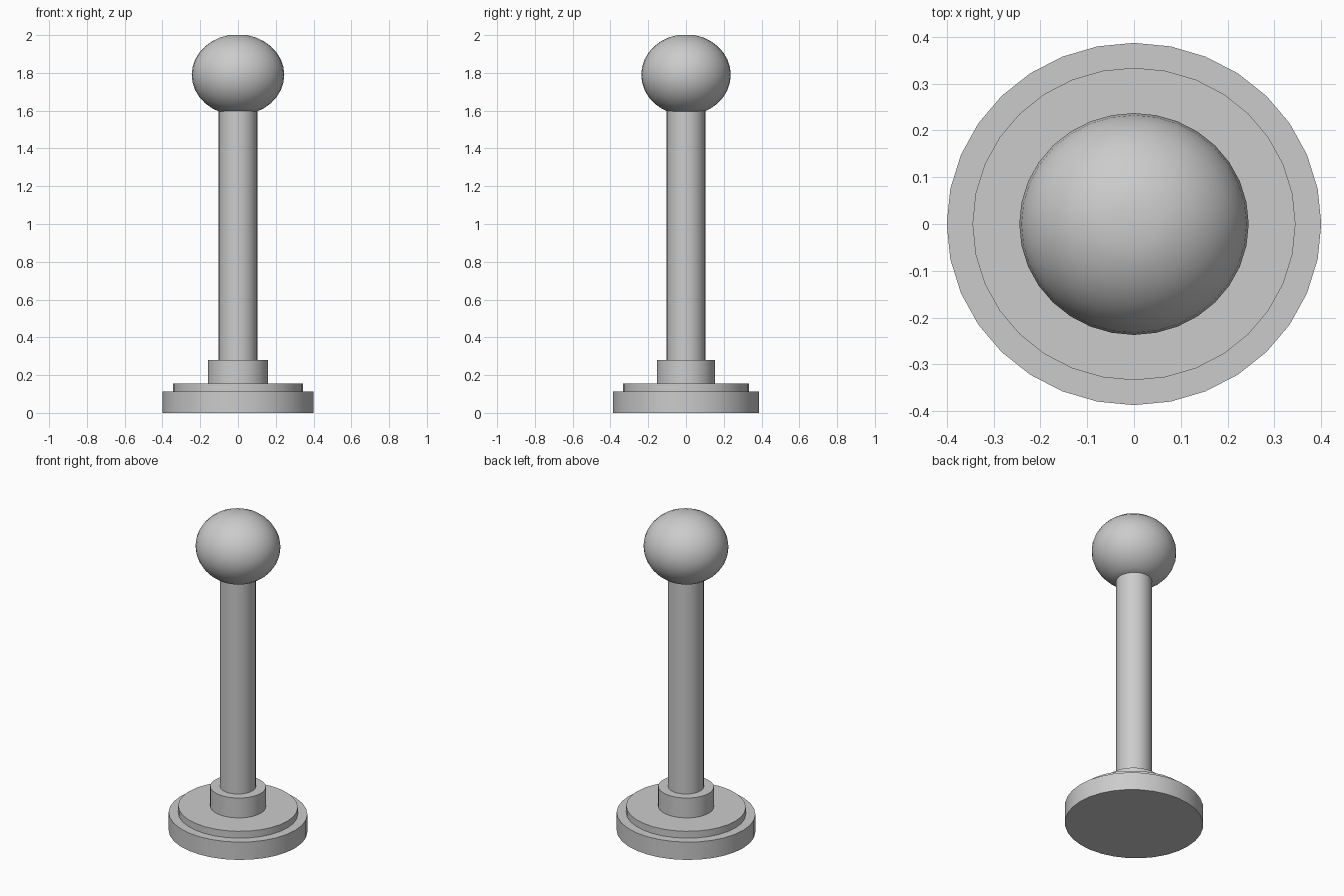
import bpy, bmesh
from math import cos, sin, pi

cube = bpy.data.objects.get("Cube")
if cube:
    bpy.data.objects.remove(cube, do_unlink=True)

grey = bpy.data.materials.new("plain_grey")
grey.use_nodes = True
colour = (0.6, 0.6, 0.6, 1)
grey.diffuse_color = colour
grey.node_tree.nodes["Principled BSDF"].inputs["Base Color"].default_value = colour

SIDES = 32


def lathe(name, profile, depth=0.967):
    """Close a stack of (radius, height) rings into a solid, scaled in y by depth."""
    bm = bmesh.new()
    rings = [[bm.verts.new((r * cos(2 * pi * i / SIDES),
                            r * depth * sin(2 * pi * i / SIDES), z))
              for i in range(SIDES)] for r, z in profile]
    for low, high in zip(rings, rings[1:]):
        for i in range(SIDES):
            j = (i + 1) % SIDES
            bm.faces.new((low[i], low[j], high[j], high[i]))
    bm.faces.new(rings[0][::-1])
    bm.faces.new(rings[-1])
    mesh = bpy.data.meshes.new(name)
    bm.to_mesh(mesh)
    bm.free()
    mesh.materials.append(grey)
    obj = bpy.data.objects.new(name, mesh)
    bpy.context.collection.objects.link(obj)
    bpy.ops.object.select_all(action='DESELECT')
    obj.select_set(True)
    bpy.context.view_layer.objects.active = obj
    bpy.ops.object.shade_smooth_by_angle(angle=pi / 6)
    return obj


# Stepped base, one solid
lathe("stepped_base", [(0.4, 0), (0.4, 0.112), (0.345, 0.112), (0.345, 0.155),
                       (0.16, 0.155), (0.16, 0.28), (0.1, 0.28)])

# Post
lathe("post", [(0.102, 0.27), (0.102, 1.605)], depth=1.0)

# Ball with a small flat cap on top
steps = 16
ball = [(0.245 * sin(pi * k / steps), 1.79 - 0.214 * cos(pi * k / steps))
        for k in range(2, steps)]
lathe("ball", ball)
